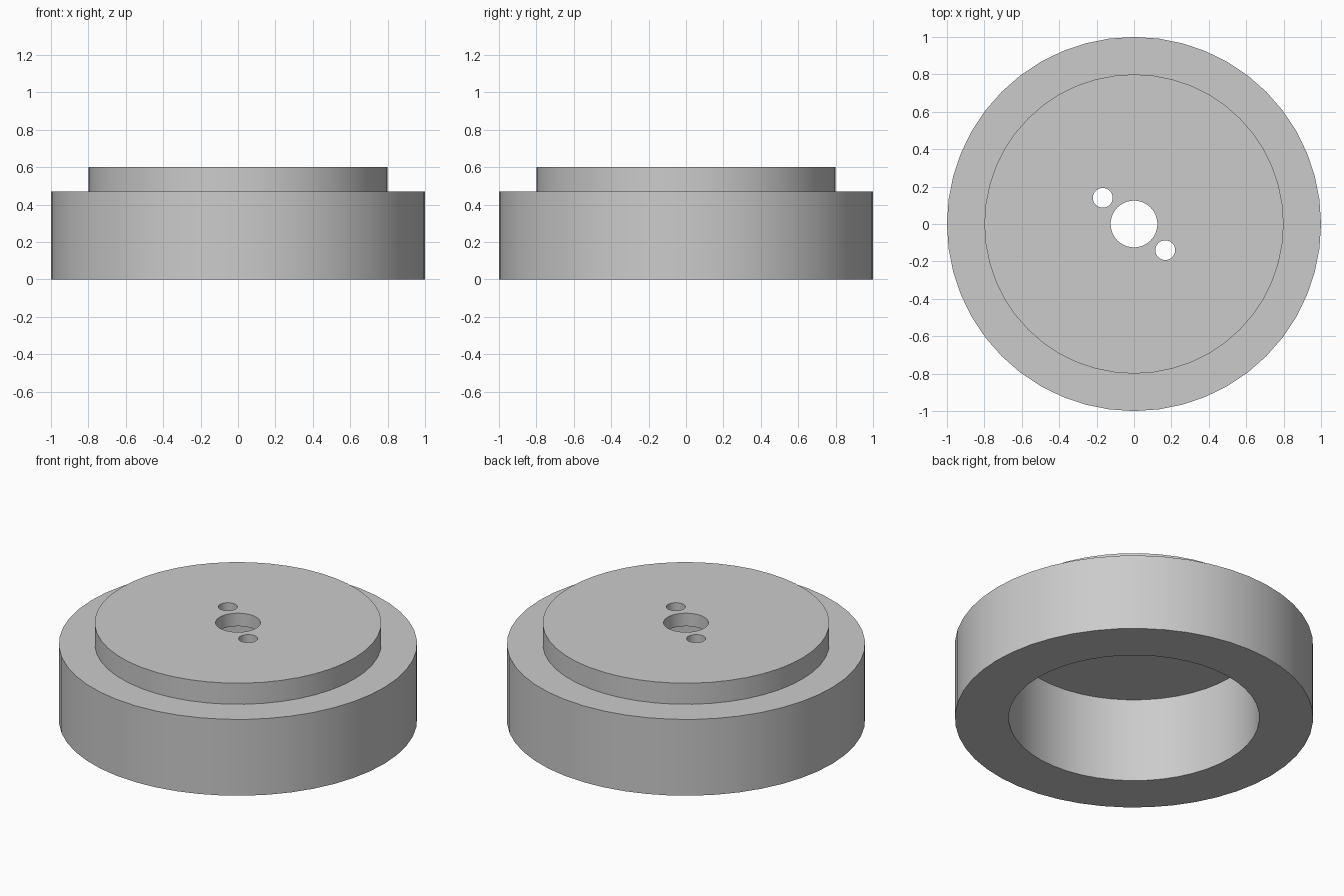
import bpy, bmesh, math
from mathutils import Matrix, Vector

cube = bpy.data.objects.get("Cube")
if cube:
    bpy.data.objects.remove(cube, do_unlink=True)

SEGMENTS = 48

grey = bpy.data.materials.new("light grey")
grey.use_nodes = True
grey.diffuse_color = (0.6, 0.6, 0.6, 1)
grey.node_tree.nodes["Principled BSDF"].inputs["Base Color"].default_value = (0.6, 0.6, 0.6, 1)


def add_object(name, bm):
    bmesh.ops.recalc_face_normals(bm, faces=bm.faces[:])
    mesh = bpy.data.meshes.new(name)
    bm.to_mesh(mesh)
    bm.free()
    mesh.materials.append(grey)
    obj = bpy.data.objects.new(name, mesh)
    bpy.context.collection.objects.link(obj)
    return obj


def lathe(name, profile):
    """Revolve a closed (radius, z) profile about the z axis."""
    bm = bmesh.new()
    rings = []
    for i in range(SEGMENTS):
        a = math.tau * i / SEGMENTS
        rings.append([bm.verts.new((r * math.cos(a), r * math.sin(a), z)) for r, z in profile])
    count = len(profile)
    for i, ring in enumerate(rings):
        after = rings[(i + 1) % SEGMENTS]
        for j in range(count):
            k = (j + 1) % count
            bm.faces.new((ring[j], after[j], after[k], ring[k]))
    return add_object(name, bm)


def select_only(obj):
    bpy.ops.object.select_all(action='DESELECT')
    obj.select_set(True)
    bpy.context.view_layer.objects.active = obj


# Outer ring around the cup
outer_ring = lathe("outer_ring", [(0.8, 0), (1, 0), (1, 0.47), (0.8, 0.47)])

# Open-bottomed cup with a central bore through its top plate
cup = lathe("hollow_cup", [(0.7, 0), (0.8, 0), (0.8, 0.6), (0.125, 0.6),
                           (0.125, 0.52), (0.7, 0.52)])

# Two small screw holes on opposite sides of the bore
bm = bmesh.new()
for side in (-1, 1):
    bmesh.ops.create_cone(bm, cap_ends=True, segments=32, radius1=0.053, radius2=0.053,
                          depth=0.3,
                          matrix=Matrix.Translation(Vector((0.167 * side, -0.14 * side, 0.56))))
cutter = add_object("screw_hole_cutter", bm)
cutter.hide_render = True
drill = cup.modifiers.new("Screw holes", 'BOOLEAN')
drill.operation = 'DIFFERENCE'
drill.solver = 'EXACT'
drill.object = cutter
select_only(cup)
bpy.ops.object.modifier_apply(modifier=drill.name)
bpy.data.objects.remove(cutter, do_unlink=True)

# Smooth walls with crisp rims
for part in (outer_ring, cup):
    select_only(part)
    bpy.ops.object.shade_smooth_by_angle(angle=math.radians(30))
